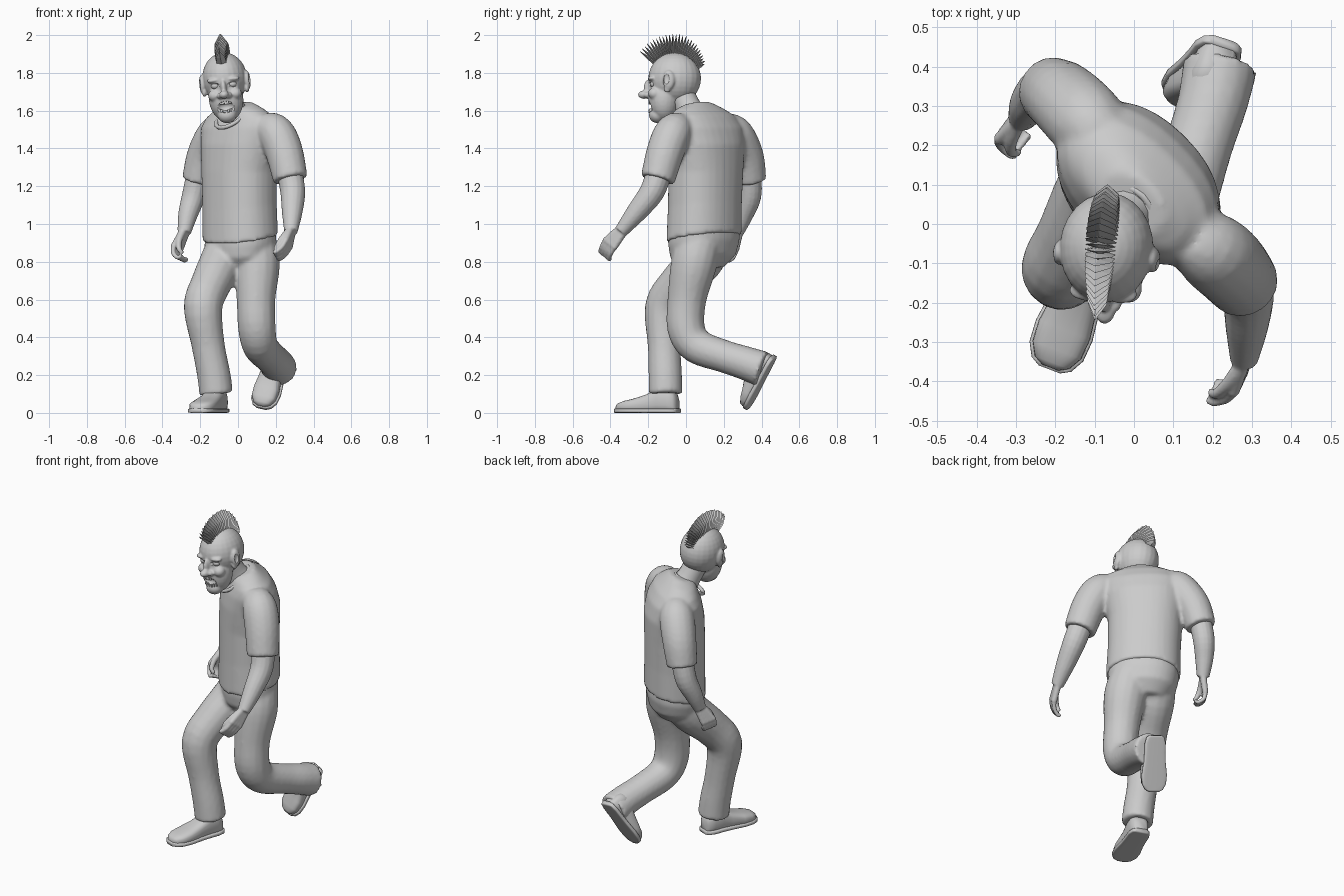
import bpy, bmesh, math
from mathutils import Vector, Matrix

if "Cube" in bpy.data.objects:
    bpy.data.objects.remove(bpy.data.objects["Cube"])

V = Vector
FWD, LEFT, UP = V((-.7, -.714, 0)), V((.714, -.7, 0)), V((0, 0, 1))   # body heading


def loft(bm, secs, n=24, e=1.0):
    """Skin rings; each section is (centre, half-axis U, half-axis W)."""
    f = lambda t: math.copysign(abs(t) ** e, t)
    rings = []
    for c, u, w in secs:
        angs = [2 * math.pi * i / n for i in range(n)]
        rings.append([bm.verts.new(c + u * f(math.cos(a)) + w * f(math.sin(a))) for a in angs])
    faces = [bm.faces.new(rings[0]), bm.faces.new(rings[-1][::-1])]
    for p, q in zip(rings, rings[1:]):
        for i in range(n):
            j = (i + 1) % n
            faces.append(bm.faces.new((p[j], p[i], q[i], q[j])))
    bmesh.ops.recalc_face_normals(bm, faces=faces)


def tube(bm, pts, n=16, steps=4):
    """Round limb through (x, y, z, radius) points, smoothed by a spline."""
    p = [V(q) for q in pts]
    p = [2 * p[0] - p[1]] + p + [2 * p[-1] - p[-2]]
    path = []
    for a, b, c, d in zip(p, p[1:], p[2:], p[3:]):
        for k in range(steps):
            t = k / steps
            path.append((2 * b + (c - a) * t + (2 * a - 5 * b + 4 * c - d) * t * t
                         + (3 * b - a - 3 * c + d) * t ** 3) / 2)
    path.append(p[-2])
    secs, u = [], V((1, 0, 0))
    for i, q in enumerate(path):
        t = (path[min(i + 1, len(path) - 1)] - path[max(i - 1, 0)]).to_3d().normalized()
        u = (u - t * u.dot(t)).normalized()
        secs.append((q.to_3d(), u * q.w, t.cross(u) * q.w))
    loft(bm, secs, n)


def ball(bm, c, r):
    m = Matrix.Translation(c) @ Matrix.Diagonal((*r, 1))
    bmesh.ops.create_uvsphere(bm, u_segments=24, v_segments=16, radius=1, matrix=m)


def part(name, bm, voxel=0, soft=0, matrix=None, smooth=True):
    """Turn a bmesh into an object, optionally fusing its pieces."""
    me = bpy.data.meshes.new(name)
    bm.to_mesh(me)
    bm.free()
    ob = bpy.data.objects.new(name, me)
    bpy.context.collection.objects.link(ob)
    for poly in me.polygons:
        poly.use_smooth = smooth
    if matrix:
        ob.matrix_world = matrix
    if voxel:
        r = ob.modifiers.new("fuse", 'REMESH')
        r.mode, r.voxel_size, r.use_smooth_shade = 'VOXEL', voxel, True
        s = ob.modifiers.new("soften", 'SMOOTH')
        s.factor, s.iterations = .5, soft
    return ob


def slices(bm, rows):
    """Body cross-sections: z, centre x, centre y, half width, half depth, front drop."""
    loft(bm, [(V((x, y, z)), LEFT * a, FWD * b - UP * d) for z, x, y, a, b, d in rows], 32, .9)


# shirt: torso and two sleeves
bm = bmesh.new()
slices(bm, [(.925, .012, .095, .212, .172, .03), (1.1, .008, .1, .208, .17, .02),
            (1.28, .005, .105, .212, .17, 0), (1.42, .01, .105, .23, .168, 0),
            (1.51, .01, .1, .24, .148, 0), (1.565, .01, .085, .215, .12, .01),
            (1.605, .0, .065, .155, .088, .015), (1.63, -.005, .05, .09, .065, .02)])
tube(bm, [(.14, -.03, 1.52, .08), (.2, -.07, 1.48, .1), (.245, -.11, 1.38, .1), (.278, -.15, 1.235, .092)])
tube(bm, [(-.08, .21, 1.52, .08), (-.12, .26, 1.47, .1), (-.175, .315, 1.36, .097), (-.212, .34, 1.225, .087)])
part("shirt", bm, .012, 4)

# shirt neckline
bm = bmesh.new()
ring = []
for i in range(25):
    a = 2 * math.pi * i / 24
    c = V((-.033, .015, 1.572)) + LEFT * .085 * math.cos(a) + (FWD * .08 - UP * .062) * math.sin(a)
    ring.append((*c, .011))
tube(bm, ring, 8, 1)
part("collar", bm)

# trousers: seat and two bent legs
bm = bmesh.new()
slices(bm, [(.98, .012, .095, .2, .16, .02), (.9, .012, .095, .202, .162, .02),
            (.83, .01, .09, .185, .15, .01), (.77, .01, .08, .13, .1, 0)])
tube(bm, [(-.05, .14, .9, .11), (-.085, .075, .8, .118), (-.145, -.04, .68, .107), (-.185, -.115, .56, .103),
          (-.158, -.115, .36, .088), (-.128, -.11, .2, .089), (-.115, -.108, .1, .09)])
tube(bm, [(.085, .07, .9, .12), (.1, .04, .78, .122), (.095, .005, .6, .103), (.1, .0, .45, .1),
          (.118, .055, .355, .094), (.165, .2, .3, .087), (.2, .31, .265, .09), (.22, .405, .232, .096)])
part("trousers", bm, .012, 4)


# shoes: rounded upper on a thin flat sole
def shoe(side, heel, toe, up):
    heel, toe = V(heel), V(toe)
    d = toe - heel
    up = V(up)
    up = (up - d * up.dot(d) / d.length_squared).normalized()
    w = d.cross(up).normalized()
    prof = [(0, .03, .08), (.04, .046, .11), (.14, .056, .135), (.3, .056, .135), (.48, .06, .1),
            (.7, .07, .076), (.86, .066, .064), (.96, .047, .052), (1, .022, .04)]
    for name, grow, tall in (("upper", 0, None), ("sole", .007, .024)):
        bm = bmesh.new()
        secs = []
        for t, hw, h in prof:
            h = tall or h
            t = .015 + t * .97 if not tall else t
            secs.append((heel + d * t + up * h / 2, w * (hw + grow), up * h / 2))
        loft(bm, secs, 24, .7 if not tall else .35)
        part(f"{side}_shoe_{name}", bm)


shoe("front", (-.09, -.04, 0), (-.215, -.37, 0), (0, 0, 1))
shoe("back", (.23, .472, .29), (.125, .33, .02), (-.06, -.25, .1))


# bare arms with curled hands
def arm(side, pts, knuckle, d, c, thumb):
    bm = bmesh.new()
    tube(bm, pts)
    wrist, k = V(pts[-1][:3]), V(knuckle)
    d, c = V(d).normalized(), V(c).normalized()
    s = d.cross(c).normalized()
    for i in (-1.5, -.5, .5, 1.5):
        a, b = wrist + s * i * .011, k + s * i * .021
        tube(bm, [(*a, .02), (*b, .017)], 10)
        m = b + d * .034 + c * .012
        n = m + d * .012 + c * .034
        tube(bm, [(*b, .014), (*m, .0125), (*n, .0115), (*(n + c * .018 - d * .016), .009)], 10)
    t = [wrist + s * thumb * .015, wrist.lerp(k, .55) + s * thumb * .035 + c * .02,
         k + s * thumb * .036 + c * .045, k + s * thumb * .02 + c * .065 + d * .015]
    tube(bm, [(*q, r) for q, r in zip(t, (.02, .017, .014, .01))], 10)
    part(f"{side}_arm", bm, .006, 3)


arm("forward", [(.272, -.14, 1.28, .068), (.29, -.18, 1.17, .066), (.287, -.26, 1.065, .055), (.28, -.345, .96, .036)],
    (.262, -.405, .892), (-.25, -.5, -.75), (-.8, 0, -.45), -1)
arm("rear", [(-.205, .335, 1.28, .064), (-.235, .337, 1.15, .062), (-.265, .305, 1.05, .052), (-.285, .27, .955, .036)],
    (-.325, .24, .87), (-.2, -.15, -.9), (.6, -.5, -.2), 1)

# neck
bm = bmesh.new()
tube(bm, [(.0, .05, 1.54, .09), (-.03, .015, 1.61, .07), (-.06, -.03, 1.7, .068)])
part("neck", bm)

# head: skull, jaw and features fused together
head = (Matrix.Translation((-.07, -.06, 1.77)) @ Matrix.Rotation(math.radians(-4.5), 4, 'Z')
        @ Matrix.Rotation(math.radians(-6), 4, 'Y'))
bm = bmesh.new()
ball(bm, (0, 0, 0), (.119, .14, .138))
ball(bm, (0, -.055, -.105), (.092, .083, .125))
ball(bm, (0, -.09, -.195), (.05, .045, .042))
ball(bm, (0, -.135, -.05), (.016, .03, .045))
ball(bm, (0, -.162, -.086), (.026, .032, .022))
for x in (-1, 1):
    ball(bm, (x * .022, -.142, -.09), (.018, .02, .016))
    ball(bm, (x * .056, -.1, -.085), (.034, .036, .032))
    ball(bm, (x * .046, -.115, -.006), (.042, .024, .014))
    ball(bm, (x * .12, -.022, -.02), (.017, .032, .052))
    ball(bm, (x * .114, -.03, -.062), (.012, .02, .025))
face = part("head", bm, .006, 4, head)

# cutter for the open grin, eye sockets and ear hollows
bm = bmesh.new()
ball(bm, (0, -.15, -.152), (.052, .05, .034))
for x in (-1, 1):
    ball(bm, (x * .046, -.142, -.034), (.028, .026, .014))
    ball(bm, (x * .137, -.034, -.015), (.011, .016, .03))
cut = part("face_cutter", bm, matrix=head)
cut.hide_render = True
cut.hide_viewport = True
b = face.modifiers.new("openings", 'BOOLEAN')
b.operation, b.object, b.solver = 'DIFFERENCE', cut, 'EXACT'

# eyeballs and teeth
bm = bmesh.new()
for x in (-1, 1):
    ball(bm, (x * .046, -.108, -.034), (.022, .019, .018))
part("eyes", bm, matrix=head)
bm = bmesh.new()
for i in range(-3, 4):
    x = i * .0125
    for z, h in ((-.129 + abs(i) * .0012, .018), (-.176 + abs(i) * .003, .015)):
        m = Matrix.Translation((x, -.131 + i * i * .002, z)) @ Matrix.Diagonal((.011, .012, h, 1))
        bmesh.ops.create_cube(bm, size=1, matrix=m)
part("teeth", bm, matrix=head, smooth=False)

# crest of hair: a fan of flat pointed blades
bm = bmesh.new()
N = 27
for i in range(N):
    t = i / (N - 1)
    a = math.radians(26 + 116 * t)
    r = V((0, math.cos(a), math.sin(a)))
    side, along = V((1, 0, 0)), V((0, -r.z, r.y))
    tip = .176 + .058 * min(1, t * 2.2) + .004 * (i % 2)
    hw = .024 + .016 * math.sin(math.pi * min(1, .15 + t * .8))
    loft(bm, [(r * .125, side * hw, along * .011),
              (r * (.125 + (tip - .125) * .55), side * hw * .9, along * .008),
              (r * tip, side * .002, along * .001)], 4)
part("hair_crest", bm, matrix=head, smooth=False)
